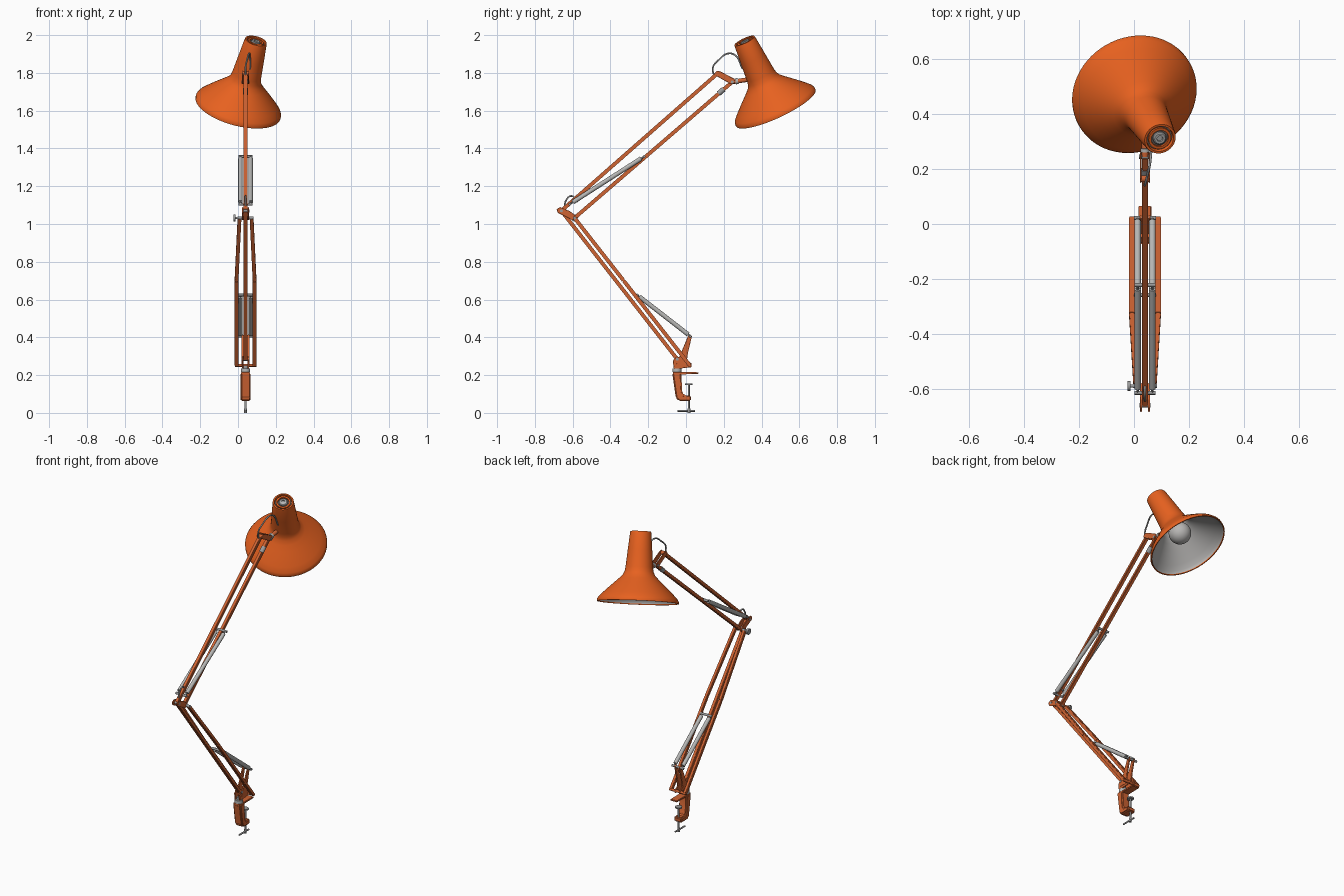
import bpy, bmesh, math
from mathutils import Vector, Matrix

if "Cube" in bpy.data.objects:
    bpy.data.objects.remove(bpy.data.objects["Cube"])


def material(name, rgb):
    m = bpy.data.materials.new(name)
    m.use_nodes = True
    m.diffuse_color = (*rgb, 1)
    node = m.node_tree.nodes["Principled BSDF"]
    node.inputs["Base Color"].default_value = (*rgb, 1)
    node.inputs["Roughness"].default_value = 0.5
    return m


ORANGE = material("shade orange", (0.80, 0.12, 0.014))
ARM = material("arm orange", (0.62, 0.125, 0.032))
STEEL = material("steel", (0.33, 0.33, 0.33))
DARK = material("dark vent", (0.12, 0.10, 0.09))
SPRING = material("spring grey", (0.47, 0.47, 0.46))
WHITE = material("reflector grey", (0.48, 0.47, 0.46))

CX = 0.04  # centre plane of the arm


def finish(name, bm, mats, matrix=None):
    bmesh.ops.recalc_face_normals(bm, faces=bm.faces)
    mesh = bpy.data.meshes.new(name)
    bm.to_mesh(mesh)
    bm.free()
    for m in mats:
        mesh.materials.append(m)
    mesh.shade_smooth()
    mesh.set_sharp_from_angle(angle=math.radians(32))
    ob = bpy.data.objects.new(name, mesh)
    if matrix:
        ob.matrix_world = matrix
    bpy.context.scene.collection.objects.link(ob)


def frame(p, q):
    """Matrix centred between p and q, local z along the line."""
    p, q = Vector(p), Vector(q)
    z = (q - p).normalized()
    side = Vector((1, 0, 0)) if abs(z.x) < 0.9 else Vector((0, 1, 0))
    y = z.cross(side).normalized()
    rot = Matrix((y.cross(z), y, z)).transposed().to_4x4()
    return Matrix.Translation((p + q) / 2) @ rot, (q - p).length


def bar(name, p, q, w=0.022, d=0.02):
    mtx, length = frame(p, q)
    bm = bmesh.new()
    bmesh.ops.create_cube(bm, size=1, matrix=Matrix.Diagonal((w, d, length, 1)))
    bmesh.ops.bevel(bm, geom=bm.edges[:], offset=0.003, segments=2, affect='EDGES')
    finish(name, bm, [ARM], mtx)


def rod(name, p, q, r, mat=STEEL, sides=20):
    mtx, length = frame(p, q)
    bm = bmesh.new()
    bmesh.ops.create_cone(bm, cap_ends=True, segments=sides, radius1=r, radius2=r, depth=length)
    finish(name, bm, [mat], mtx)


def plate(name, outline, x, thick, bevel=0.002):
    """Side outline in y, z extruded across x."""
    bm = bmesh.new()
    face = bm.faces.new([bm.verts.new((x - thick / 2, y, z)) for y, z in outline])
    geo = bmesh.ops.extrude_face_region(bm, geom=[face])["geom"]
    bmesh.ops.translate(bm, vec=(thick, 0, 0), verts=[v for v in geo if isinstance(v, bmesh.types.BMVert)])
    bmesh.ops.bevel(bm, geom=bm.edges[:], offset=bevel, segments=3, affect='EDGES')
    finish(name, bm, [ARM])


def cable(name, points):
    cu = bpy.data.curves.new(name, 'CURVE')
    cu.dimensions = '3D'
    cu.bevel_depth, cu.bevel_resolution, cu.resolution_u = 0.0045, 3, 8
    sp = cu.splines.new('BEZIER')
    sp.bezier_points.add(len(points) - 1)
    for bp, co in zip(sp.bezier_points, points):
        bp.co = co
        bp.handle_left_type = bp.handle_right_type = 'AUTO'
    cu.materials.append(STEEL)
    ob = bpy.data.objects.new(name, cu)
    bpy.context.scene.collection.objects.link(ob)


def lathe(name, profile, mats, matrix, rule=lambda i: 0, sides=64):
    """Spin (height, radius) points about local z."""
    bm = bmesh.new()
    rings = []
    for h, r in profile:
        rings.append([bm.verts.new((r * math.cos(a), r * math.sin(a), h))
                      for a in (2 * math.pi * k / sides for k in range(sides))])
    for i, (a, b) in enumerate(zip(rings, rings[1:])):
        for k in range(sides):
            n = (k + 1) % sides
            bm.faces.new((a[k], a[n], b[n], b[k])).material_index = rule(i)
    for ring, index in ((rings[0], 0), (rings[-1], len(rings) - 2)):
        bm.faces.new(ring).material_index = rule(index)
    finish(name, bm, mats, matrix)


# Lamp head: conical shade, reflector, vent cap and bulb on one tilted axis
rim = Vector((0.0, 0.475, 1.615))
axis = Vector((0.095, -0.165, 0.355)).normalized()
tilt = Matrix.Translation(rim) @ axis.to_track_quat('Z', 'Y').to_matrix().to_4x4()
outer = [(0, 0.232), (0.012, 0.232), (0.026, 0.224), (0.05, 0.201), (0.08, 0.17),
         (0.11, 0.138), (0.135, 0.111), (0.155, 0.092), (0.175, 0.082), (0.2, 0.078),
         (0.3, 0.069), (0.397, 0.06), (0.403, 0.058)]
inner = [(max(h - 0.006, 0), r - 0.006) for h, r in reversed(outer[:10])]
cap = [(0.403, 0.05), (0.388, 0.048)]
# The reflector colour stops just inside the lip
lathe("shade", inner + outer + cap, [ORANGE, WHITE], tilt, lambda i: 1 if i < len(inner) - 2 else 0)
lathe("vent_floor", [(0.386, 0.047), (0.391, 0.047)], [DARK], tilt, sides=40)
lathe("vent_ring", [(0.386, 0.042), (0.400, 0.042), (0.400, 0.032), (0.386, 0.032)], [ORANGE], tilt, sides=40)
lathe("cap_button", [(0.386, 0.024), (0.399, 0.024), (0.402, 0.02), (0.402, 0.011), (0.396, 0.01)],
      [SPRING], tilt, sides=32)
lathe("bulb_holder", [(0.14, 0.03), (0.21, 0.03)], [WHITE], tilt, sides=32)
bm = bmesh.new()
bmesh.ops.create_uvsphere(bm, u_segments=32, v_segments=20, radius=0.064)
finish("bulb", bm, [WHITE], tilt @ Matrix.Translation((0, 0, 0.103)))

# Joints as (y, z): two parallel bars on each arm
head_top, head_low = (0.165, 1.795), (0.245, 1.752)
elbow_top, elbow_low = (-0.66, 1.07), (-0.59, 1.032)
base_back, base_front = (-0.046, 0.284), (0.02, 0.252)


def at(x, joint):
    return (x, *joint)


# Upper arm, single lower bar and head
bar("upper_arm_top_bar", at(CX, elbow_top), at(CX, head_top))
bar("upper_arm_lower_bar", at(CX, elbow_low), at(CX, head_low))
bar("lower_arm_single_bar", at(CX, elbow_top), at(CX, base_back))
rod("lower_bar_sleeve", (CX, 0.172, 1.69), (CX, 0.2, 1.714), 0.014)
for side, s in (("left", 1), ("right", -1)):
    x = CX + s * 0.015
    plate(side + "_elbow_plate", [(-0.68, 1.06), (-0.685, 1.078), (-0.668, 1.09), (-0.615, 1.068),
                                  (-0.578, 1.04), (-0.582, 1.02), (-0.6, 1.02)], x, 0.007)
    plate(side + "_head_plate", [(0.148, 1.795), (0.165, 1.812), (0.185, 1.806), (0.258, 1.768),
                                 (0.262, 1.748), (0.238, 1.74), (0.17, 1.778)], x, 0.006)

    # Lower arm fork: straight below, tapering in towards the elbow
    wide, bend = CX + s * 0.048, (-0.33, 0.70)
    bar(side + "_fork_lower", at(wide, base_front), at(wide, bend), w=0.02)
    bar(side + "_fork_upper", at(wide, bend), at(CX + s * 0.032, elbow_low), w=0.02)

    # Balance springs with hooked thin ends
    for level, p, q in (("lower", (0.022, 0.407), (-0.258, 0.624)),
                        ("upper", (-0.615, 1.105), (-0.222, 1.357))):
        sx = CX + s * 0.027
        a, b = Vector(at(sx, p)), Vector(at(sx, q))
        rod(f"{side}_{level}_spring", a.lerp(b, 0.04), a.lerp(b, 0.96), 0.0118, SPRING)
        rod(f"{side}_{level}_spring_wire", a, b, 0.005, STEEL, 10)

    # Spring lever and base bracket
    plate(side + "_spring_lever", [(-0.055, 0.25), (0.01, 0.405), (0.02, 0.416), (0.032, 0.408),
                                   (0.012, 0.325), (0.0, 0.25)], CX + s * 0.016, 0.009)
    plate(side + "_base_plate", [(-0.065, 0.236), (-0.07, 0.275), (-0.05, 0.3), (-0.02, 0.288),
                                 (0.03, 0.262), (0.03, 0.242), (-0.02, 0.236)], x, 0.008)

# Cross pins
for name, joint, half, r, mat in (
        ("head_top_pin", head_top, 0.018, 0.012, ARM), ("head_low_pin", head_low, 0.021, 0.008, STEEL),
        ("elbow_top_pin", elbow_top, 0.02, 0.008, STEEL), ("elbow_low_pin", elbow_low, 0.043, 0.008, STEEL),
        ("base_back_pin", base_back, 0.022, 0.008, STEEL), ("base_front_pin", base_front, 0.057, 0.008, ARM),
        ("lower_spring_low_pin", (0.022, 0.405), 0.04, 0.007, STEEL),
        ("lower_spring_top_pin", (-0.258, 0.624), 0.04, 0.007, STEEL),
        ("upper_spring_low_pin", (-0.615, 1.105), 0.038, 0.007, STEEL),
        ("upper_spring_top_pin", (-0.222, 1.357), 0.038, 0.007, STEEL)):
    rod(name, at(CX - half, joint), at(CX + half, joint), r, mat)
rod("elbow_knob_stem", at(-0.015, elbow_low), at(CX, elbow_low), 0.006)
rod("elbow_knob", at(-0.024, elbow_low), at(-0.012, elbow_low), 0.018, STEEL, 12)

# Head swivel reaching the shade neck
rod("head_swivel", at(CX, head_low), (CX, 0.35, 1.768), 0.012, ARM)
rod("head_swivel_collar", (CX, 0.262, 1.755), (CX, 0.276, 1.757), 0.016, SPRING)

# Cables
cable("head_cable", [(CX, 0.15, 1.775), (CX, 0.143, 1.83), (0.048, 0.175, 1.87), (0.058, 0.22, 1.902),
                     (0.062, 0.258, 1.895), (0.065, 0.30, 1.82)])
cable("elbow_cable", [(CX, -0.645, 1.08), (CX, -0.635, 1.125), (CX, -0.61, 1.148),
                      (CX, -0.59, 1.14), (CX, -0.575, 1.115)])

# Table clamp
rod("swivel_post", (CX, -0.045, 0.2), (CX, -0.045, 0.25), 0.016)
rod("swivel_collar", (CX, -0.048, 0.216), (CX, -0.048, 0.236), 0.024, SPRING, 28)
plate("clamp_top_plate", [(-0.07, 0.203), (-0.07, 0.217), (0.065, 0.215), (0.065, 0.206)], CX, 0.046)
plate("clamp_body", [(-0.073, 0.212), (-0.054, 0.08), (-0.038, 0.062), (0.027, 0.062), (0.027, 0.093),
                     (-0.01, 0.093), (-0.02, 0.108), (-0.025, 0.212)], CX, 0.054, bevel=0.007)
rod("clamp_screw", (CX, 0.015, 0.008), (CX, 0.015, 0.155), 0.0055)
rod("clamp_pad", (CX, 0.015, 0.148), (CX, 0.015, 0.156), 0.02)
rod("clamp_handle", (CX, -0.045, 0.011), (CX, 0.048, 0.011), 0.005)
rod("clamp_screw_head", (CX, 0.015, 0.0), (CX, 0.015, 0.022), 0.008)
